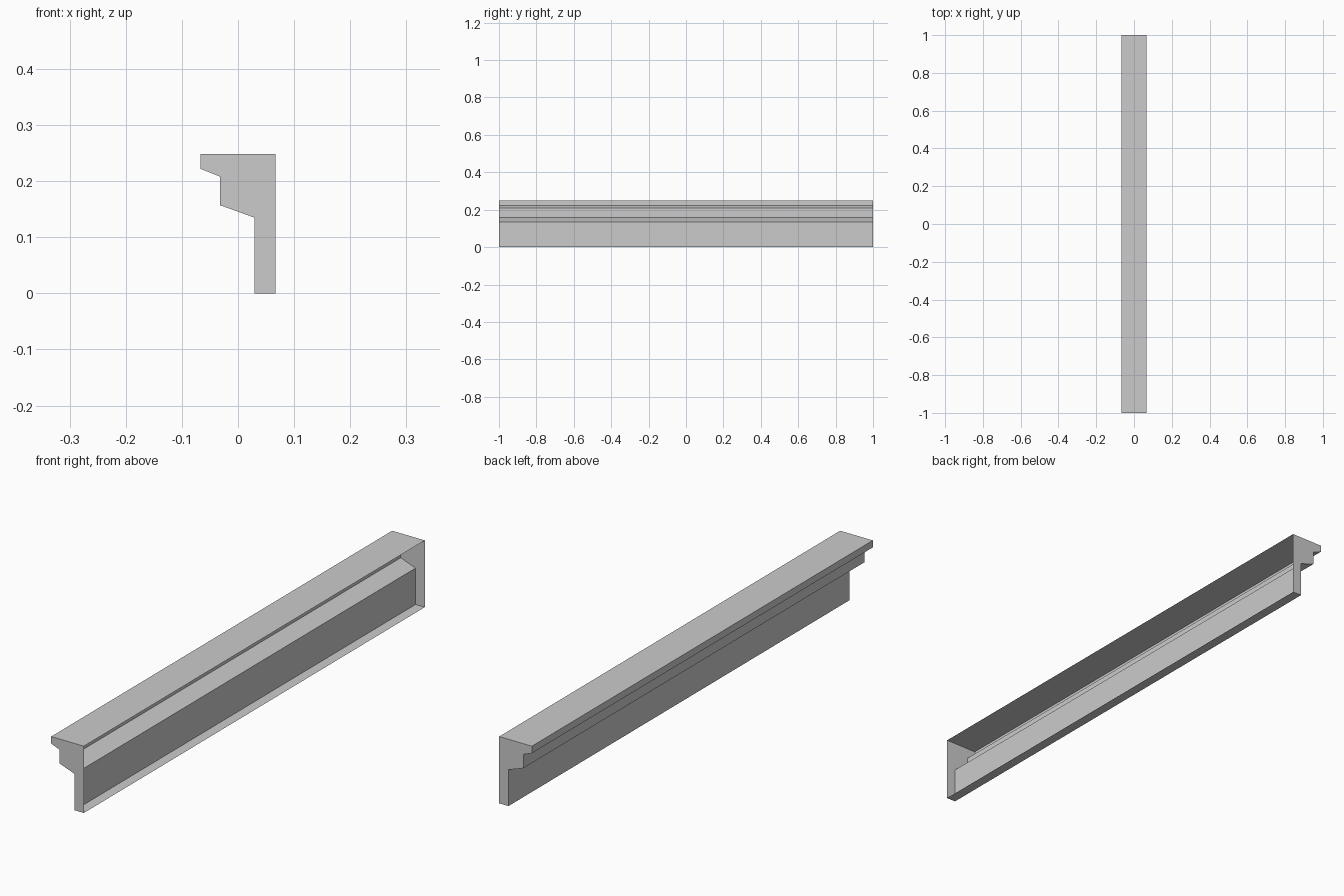
import bpy
import bmesh

cube = bpy.data.objects.get("Cube")
if cube:
    bpy.data.objects.remove(cube, do_unlink=True)

grey = bpy.data.materials.new("plain grey")
grey.use_nodes = True
colour = (0.6, 0.6, 0.6, 1)
grey.diffuse_color = colour
grey.node_tree.nodes["Principled BSDF"].inputs["Base Color"].default_value = colour

# Stepped cross-section (x, z), from the back bottom edge round to the back top edge
PROFILE = [(0.067, 0), (0.029, 0), (0.029, 0.135), (-0.032, 0.157),
           (-0.032, 0.208), (-0.067, 0.222), (-0.067, 0.248), (0.067, 0.248)]
HALF_LENGTH = 1

# Moulding: capped ends and stepped skin, with the wall side left open
bm = bmesh.new()
near = [bm.verts.new((x, -HALF_LENGTH, z)) for x, z in PROFILE]
far = [bm.verts.new((x, HALF_LENGTH, z)) for x, z in PROFILE]
bm.faces.new(near[::-1])
bm.faces.new(far)
for i in range(len(PROFILE) - 1):
    bm.faces.new((near[i], near[i + 1], far[i + 1], far[i]))

# Point every face outwards
bmesh.ops.recalc_face_normals(bm, faces=bm.faces)
bm.normal_update()
top = max(bm.faces, key=lambda f: f.calc_center_median().z)
if top.normal.z < 0:
    bmesh.ops.reverse_faces(bm, faces=bm.faces)

mesh = bpy.data.meshes.new("cornice_moulding")
bm.to_mesh(mesh)
bm.free()
mesh.materials.append(grey)
moulding = bpy.data.objects.new("cornice_moulding", mesh)
bpy.context.collection.objects.link(moulding)
